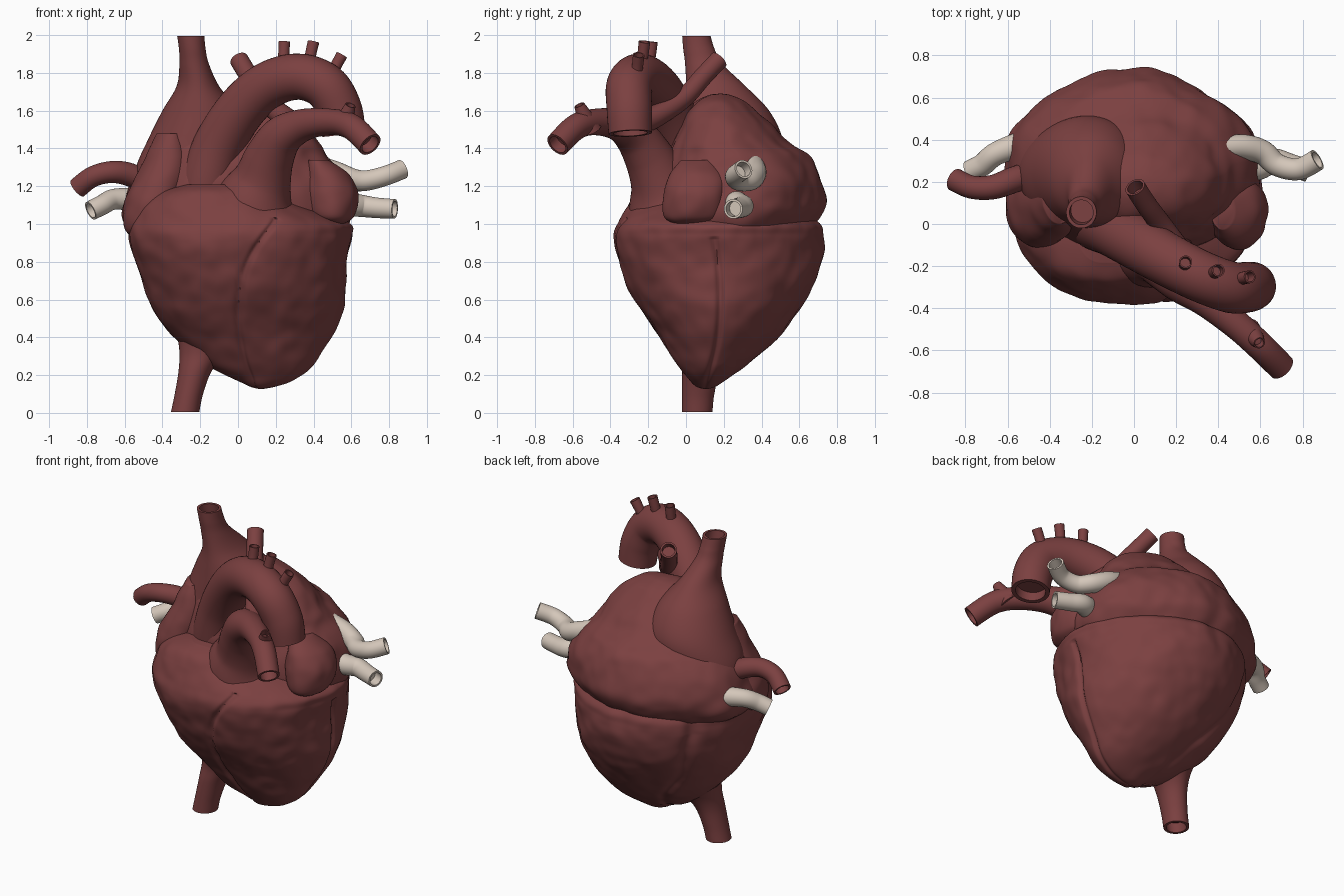
import bpy, bmesh, math
from mathutils import Vector, noise


def material(name, rgb):
    m = bpy.data.materials.new(name)
    m.diffuse_color = (*rgb, 1)
    return m


RED = material("muscle red", (0.20, 0.052, 0.052))
PALE = material("pale vein", (0.66, 0.57, 0.49))


def spline(rows, n):
    """Catmull-Rom through rows of numbers, n steps per span."""
    out = []
    for i in range(len(rows) - 1):
        a, b, c, d = (rows[max(i - 1, 0)], rows[i], rows[i + 1], rows[min(i + 2, len(rows) - 1)])
        for k in range(n):
            t = k / n
            out.append([0.5 * (2 * q + (r - p) * t + (2 * p - 5 * q + 4 * r - s) * t * t
                               + (3 * q - p - 3 * r + s) * t ** 3)
                        for p, q, r, s in zip(a, b, c, d)])
    out.append(list(rows[-1]))
    return out


def lerp(table, z):
    """Piecewise linear lookup in ((z, value), ...) with z rising."""
    for (z0, v0), (z1, v1) in zip(table, table[1:]):
        if z <= z1:
            return v0 + (v1 - v0) * max(0, (z - z0) / (z1 - z0))
    return table[-1][1]


def centre(ring):
    return sum(ring, Vector()) / len(ring)


def skin(name, rings, mat, hollow=False):
    """Skin rings into a closed mesh; hollow sinks an open mouth in the last ring."""
    if hollow:
        c = centre(rings[-1])
        step = (c - centre(rings[-2])).normalized()
        inner = [c + (p - c) * 0.78 for p in rings[-1]]
        rings = rings + [inner, [p - step * 0.06 for p in inner]]
    bm = bmesh.new()
    vs = [[bm.verts.new(p) for p in r] for r in rings]
    n = len(vs[0])
    for a, b in zip(vs, vs[1:]):
        for i in range(n):
            bm.faces.new((a[i], a[(i + 1) % n], b[(i + 1) % n], b[i]))
    bm.faces.new(vs[0][::-1])
    bm.faces.new(vs[-1])
    bmesh.ops.recalc_face_normals(bm, faces=bm.faces)
    me = bpy.data.meshes.new(name)
    bm.to_mesh(me)
    bm.free()
    ob = bpy.data.objects.new(name, me)
    bpy.context.collection.objects.link(ob)
    me.materials.append(mat)
    bpy.ops.object.select_all(action='DESELECT')
    ob.select_set(True)
    bpy.context.view_layer.objects.active = ob
    bpy.ops.object.shade_smooth_by_angle(angle=math.radians(65))
    return ob


def loft(name, rows, seg=64, n=8, power=(2, 2, 2, 2), bump=0.0, groove=None, hollow=False):
    """Rows are z, xmin, xmax, ymin, ymax of stacked rounded sections; power sets
    the squareness at front left, front right, back left and back right."""
    rings = []
    for z, x0, x1, y0, y1 in spline(rows, n):
        c = Vector(((x0 + x1) / 2, (y0 + y1) / 2, z))
        ring = []
        for i in range(seg):
            t = 2 * math.pi * i / seg
            u, v = math.cos(t), math.sin(t)
            e = 2 / power[2 * (v > 0) + (u > 0)]
            p = c + Vector((math.copysign(abs(u) ** e, u) * (x1 - x0) / 2,
                            math.copysign(abs(v) ** e, v) * (y1 - y0) / 2, 0))
            d = bump * (noise.noise(p * 4.5) + 0.5 * noise.noise(p * 11))
            if groove:
                d -= groove(p, c)
            ring.append(p + (p - c).normalized() * d)
        rings.append(ring)
    return skin(name, rings, RED, hollow)


def tube(name, pts, mat=RED, seg=28, n=8):
    """Pipe along points of x, y, z, radius with an open far end."""
    path = spline(pts, n)
    pos = [Vector(p[:3]) for p in path]
    side = None
    rings = []
    for i, p in enumerate(pos):
        t = (pos[min(i + 1, len(pos) - 1)] - pos[max(i - 1, 0)]).normalized()
        side = t.orthogonal() if side is None else side - t * side.dot(t)
        side.normalize()
        up = t.cross(side)
        rings.append([p + path[i][3] * (side * math.cos(a) + up * math.sin(a))
                      for a in (2 * math.pi * k / seg for k in range(seg))])
    return skin(name, rings, mat, True)


# Ventricles, with seams between the chambers
FRONT = spline(((0.13, 0.08), (0.3, 0.03), (0.5, 0.0), (0.7, 0.02), (0.85, 0.08), (1.02, 0.2)), 6)
SIDE = spline(((0.13, 0.1), (0.35, 0.16), (0.55, 0.18), (0.75, 0.175), (0.92, 0.15)), 6)
BACK = spline(((0.15, 0.0), (0.36, -0.12), (0.6, -0.32), (0.9, -0.42)), 6)


def seams(p, c):
    def cut(d, w=0.016):
        return 0.02 * math.exp(-(d / w) ** 2)
    g = 0
    if p.y < c.y and p.z < 1.03:
        g = cut(p.x - lerp(FRONT, p.z))
    if p.x > c.x and p.z < 0.93:
        g = max(g, cut(p.y - lerp(SIDE, p.z)))
    if p.y > c.y:
        g = max(g, cut(p.x - lerp(BACK, p.z), 0.03))
    return g


loft("ventricles", [
    (0.127, 0.11, 0.15, 0.09, 0.12), (0.14, 0.06, 0.22, 0.05, 0.16),
    (0.18, -0.02, 0.32, 0.01, 0.22), (0.26, -0.18, 0.41, -0.05, 0.33),
    (0.40, -0.34, 0.495, -0.14, 0.49), (0.55, -0.45, 0.55, -0.24, 0.60),
    (0.70, -0.515, 0.575, -0.32, 0.69), (0.84, -0.56, 0.585, -0.37, 0.725),
    (0.94, -0.58, 0.60, -0.385, 0.725), (1.01, -0.575, 0.58, -0.36, 0.70),
    (1.10, -0.52, 0.36, -0.31, 0.57), (1.17, -0.42, 0.20, -0.26, 0.40),
    (1.21, -0.28, 0.05, -0.18, 0.25)],
    seg=300, n=11, power=(2.5, 2.1, 1.95, 1.85), bump=0.014, groove=seams)

# Atria dome above the ventricles
loft("atria", [
    (0.88, -0.40, 0.40, 0.0, 0.50), (0.95, -0.55, 0.54, -0.10, 0.62),
    (1.01, -0.61, 0.59, -0.13, 0.69), (1.10, -0.615, 0.60, -0.14, 0.735),
    (1.24, -0.56, 0.555, -0.12, 0.72), (1.36, -0.48, 0.47, -0.09, 0.65),
    (1.43, -0.42, 0.425, -0.07, 0.54), (1.55, -0.28, 0.34, -0.02, 0.43),
    (1.64, -0.17, 0.24, 0.04, 0.34), (1.68, -0.08, 0.14, 0.11, 0.26),
    (1.69, 0.01, 0.05, 0.17, 0.20)], seg=140, n=8, power=(2.2, 2.4, 1.85, 1.75), bump=0.02)

# Ear-shaped pouches either side at the front
loft("left_auricle", [
    (1.0, 0.46, 0.56, -0.06, 0.10), (1.04, 0.38, 0.61, -0.12, 0.2),
    (1.16, 0.35, 0.635, -0.12, 0.22), (1.26, 0.36, 0.58, -0.09, 0.2),
    (1.34, 0.36, 0.47, -0.03, 0.14)], bump=0.015)
loft("right_auricle", [
    (0.93, -0.56, -0.44, 0.0, 0.12), (0.98, -0.605, -0.35, -0.08, 0.25),
    (1.1, -0.60, -0.30, -0.11, 0.3), (1.22, -0.555, -0.26, -0.10, 0.3),
    (1.34, -0.49, -0.25, -0.06, 0.25), (1.48, -0.42, -0.28, 0.0, 0.2)], bump=0.015)

# Great veins, flaring into the body
loft("upper_vena_cava", [
    (1.15, -0.56, -0.05, 0.03, 0.46), (1.3, -0.54, 0.03, -0.02, 0.5),
    (1.45, -0.475, 0.05, -0.02, 0.51), (1.6, -0.40, 0.0, -0.01, 0.44),
    (1.73, -0.325, -0.10, 0.0, 0.315), (1.85, -0.31, -0.155, -0.005, 0.19),
    (1.93, -0.313, -0.172, -0.015, 0.15), (1.995, -0.322, -0.178, -0.02, 0.13)], hollow=True)
loft("lower_vena_cava", [
    (0.55, -0.36, 0.1, -0.1, 0.4), (0.42, -0.325, 0.05, -0.05, 0.34),
    (0.32, -0.31, -0.06, -0.02, 0.24), (0.22, -0.315, -0.14, -0.02, 0.18),
    (0.1, -0.335, -0.185, -0.02, 0.15), (0.005, -0.355, -0.205, -0.02, 0.14)], hollow=True)

# Aorta and its arch branches
tube("aorta", [
    (-0.18, 0.03, 1.05, 0.14), (-0.165, 0.01, 1.22, 0.14), (-0.10, -0.02, 1.42, 0.135),
    (0.02, -0.09, 1.61, 0.13), (0.16, -0.17, 1.735, 0.125), (0.32, -0.25, 1.78, 0.122),
    (0.46, -0.30, 1.73, 0.122), (0.535, -0.30, 1.61, 0.12), (0.56, -0.295, 1.48, 0.115)],
    seg=40)
for i, (x, y, dx, z) in enumerate([(0.24, -0.19, 0.005, 1.965), (0.37, -0.23, 0.03, 1.965),
                                   (0.48, -0.26, 0.07, 1.895)]):
    tube("arch_branch_%d" % (i + 1), [(x, y - 0.02, z - 0.17, 0.034), (x + dx * 0.4, y, z - 0.08, 0.03),
                                      (x + dx, y + 0.01, z, 0.031)], seg=20)

# Pulmonary trunk, its left and right arteries and a side branch
tube("pulmonary_trunk", [
    (0.09, -0.05, 1.0, 0.25), (0.09, -0.10, 1.12, 0.215), (0.13, -0.145, 1.24, 0.155),
    (0.17, -0.20, 1.36, 0.13), (0.235, -0.27, 1.465, 0.11), (0.35, -0.36, 1.525, 0.085),
    (0.49, -0.48, 1.54, 0.07), (0.60, -0.58, 1.515, 0.068), (0.70, -0.68, 1.42, 0.066)],
    seg=40)
tube("right_pulmonary_artery", [
    (0.32, -0.30, 1.52, 0.07), (0.25, -0.18, 1.56, 0.06), (0.14, -0.02, 1.66, 0.052),
    (0.06, 0.09, 1.78, 0.05), (0.005, 0.175, 1.87, 0.05)])
tube("pulmonary_side_branch", [
    (0.54, -0.51, 1.50, 0.065), (0.575, -0.54, 1.575, 0.042), (0.595, -0.565, 1.63, 0.028)], seg=20)
tube("right_lung_artery", [
    (-0.45, 0.25, 1.20, 0.06), (-0.57, 0.21, 1.26, 0.062), (-0.67, 0.175, 1.275, 0.058),
    (-0.77, 0.175, 1.25, 0.055), (-0.85, 0.21, 1.19, 0.055)])

# Pale pulmonary veins
tube("left_upper_vein", [
    (0.42, 0.36, 1.31, 0.055), (0.52, 0.365, 1.27, 0.06), (0.61, 0.34, 1.235, 0.058),
    (0.68, 0.28, 1.23, 0.054), (0.78, 0.26, 1.255, 0.052), (0.87, 0.305, 1.29, 0.052)], PALE)
tube("left_lower_vein", [
    (0.44, 0.30, 1.15, 0.065), (0.57, 0.27, 1.11, 0.065), (0.66, 0.30, 1.095, 0.058),
    (0.74, 0.28, 1.085, 0.054), (0.83, 0.25, 1.08, 0.052)], PALE)
tube("right_vein", [
    (-0.45, 0.40, 1.12, 0.06), (-0.56, 0.37, 1.13, 0.06), (-0.66, 0.33, 1.13, 0.055),
    (-0.72, 0.28, 1.10, 0.053), (-0.78, 0.25, 1.07, 0.052)], PALE)
